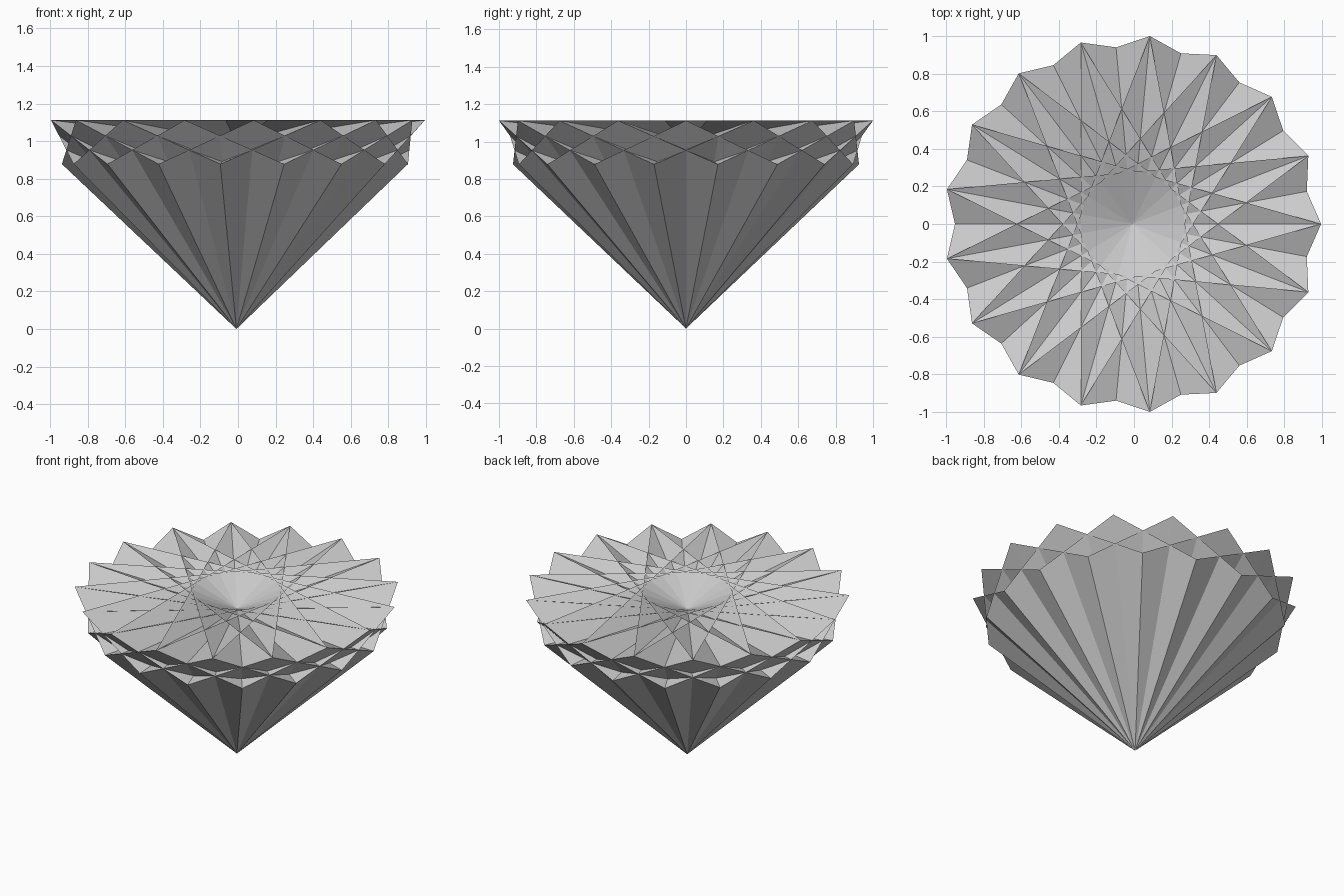
import bpy
import math

if "Cube" in bpy.data.objects:
    bpy.data.objects.remove(bpy.data.objects["Cube"])

N = 17                          # points around the crown
TIP_R, TIP_Z = 1.0043, 1.112    # crown tips
LOW_R, LOW_Z = 0.929, 0.878     # lower girdle corners
SHIFT_X = -0.0085               # centres the odd-sided shape


def ring(radius, z, offset):
    step = 2 * math.pi / N
    return [(radius * math.cos((i + offset) * step) + SHIFT_X,
             radius * math.sin((i + offset) * step), z) for i in range(N)]


grey = bpy.data.materials.new("grey")
grey.diffuse_color = (0.6, 0.6, 0.6, 1)
grey.use_nodes = True
grey.node_tree.nodes["Principled BSDF"].inputs["Base Color"].default_value = grey.diffuse_color

# Vertices: apex, crown tips, girdle corners half a step further round
verts = [(SHIFT_X, 0, 0)] + ring(TIP_R, TIP_Z, 0) + ring(LOW_R, LOW_Z, 0.5)


def tip(i):
    return 1 + i % N


def low(i):
    return 1 + N + i % N


faces = []
for i in range(N):
    # Overlapping lower kites, from the apex up to one tip
    faces += [(0, low(i + 1), tip(i)), (0, tip(i), low(i - 2))]
    # Folded upper kites, from a girdle corner across to the opposite tip
    faces += [(low(i), tip(i + 2), tip(i + 9)),
              (low(i), tip(i + 9), tip(i - 1))]

mesh = bpy.data.meshes.new("star_gem")
mesh.from_pydata(verts, [], faces)
mesh.materials.append(grey)
mesh.update()
gem = bpy.data.objects.new("star_gem", mesh)
bpy.context.collection.objects.link(gem)
